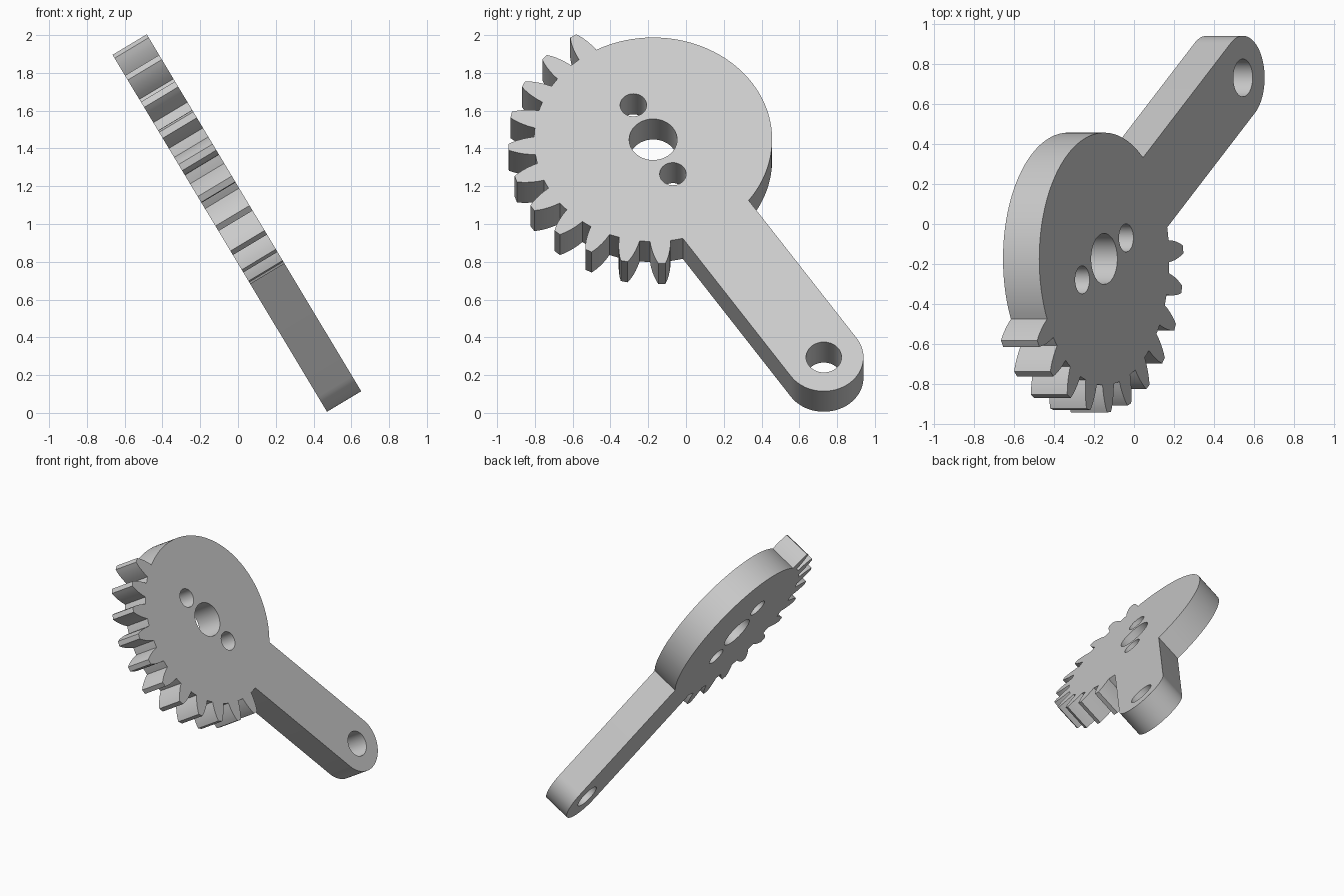
import bpy
import bmesh
from math import sin, cos, radians, asin, degrees
from mathutils import Matrix, Vector

cube = bpy.data.objects.get("Cube")
if cube:
    bpy.data.objects.remove(cube, do_unlink=True)

# Main dimensions
THICK = 0.211
DISC_R = 0.63
ARM_LEN, ARM_R, ARM_ANGLE = 1.62, 0.21, 303.9
TEETH, FIRST_TOOTH, PITCH = 11, 123.5, 15
TILT = radians(31)
CENTRE = Vector((-0.239, -0.174, 1.393))

# Half of a tooth, root to tip: radius and half angle in degrees
FLANK = [(0.63, 5.0), (0.66, 4.5), (0.69, 3.85), (0.72, 3.05), (0.745, 2.25), (0.767, 1.4)]


def polar(r, deg, origin=(0, 0)):
    a = radians(deg)
    return (origin[0] + r * cos(a), origin[1] + r * sin(a))


def arc(r, start, end, steps, origin=(0, 0)):
    return [polar(r, start + (end - start) * i / steps, origin) for i in range(steps + 1)]


def circle(r, origin=(0, 0), steps=48):
    return arc(r, 0, 360, steps, origin)[:-1]


# Outline: plain rim, teeth, short root arc, then the rounded arm
neck = degrees(asin(ARM_R / DISC_R))
base = FLANK[0][1]
outline = arc(DISC_R, ARM_ANGLE - 360 + neck, FIRST_TOOTH - base, 60)[:-1]
for i in range(TEETH):
    mid = FIRST_TOOTH + i * PITCH
    outline += [polar(r, mid - h) for r, h in FLANK]
    outline += [polar(r, mid + h) for r, h in reversed(FLANK)]
    stop = mid + PITCH - base if i < TEETH - 1 else ARM_ANGLE - neck
    outline += arc(DISC_R, mid + base, stop, 3)[1:-1]
outline.append(polar(DISC_R, ARM_ANGLE - neck))
arm_end = polar(ARM_LEN, ARM_ANGLE)
outline += arc(ARM_R, ARM_ANGLE - 90, ARM_ANGLE + 90, 32, arm_end)

# Hub bore, two fixing holes and the arm pivot hole
holes = [
    circle(0.127),
    circle(0.07, polar(0.237, 116.2)),
    circle(0.07, polar(0.237, 296.2)),
    circle(0.094, arm_end),
]

# Filled flat profile, extruded to the plate thickness
curve = bpy.data.curves.new("plate_profile", "CURVE")
curve.dimensions = "2D"
curve.fill_mode = "BOTH"
curve.extrude = THICK / 2
for loop in [outline] + holes:
    spline = curve.splines.new("POLY")
    spline.points.add(len(loop) - 1)
    for point, (x, y) in zip(spline.points, loop):
        point.co = (x, y, 0, 1)
    spline.use_cyclic_u = True
profile = bpy.data.objects.new("plate_profile", curve)
bpy.context.collection.objects.link(profile)
bpy.context.view_layer.update()
depsgraph = bpy.context.evaluated_depsgraph_get()
mesh = bpy.data.meshes.new_from_object(profile.evaluated_get(depsgraph))
bpy.data.objects.remove(profile, do_unlink=True)

# Weld caps to walls and lean the plate back
lean = Matrix(((0, -sin(TILT), cos(TILT)),
               (1, 0, 0),
               (0, cos(TILT), sin(TILT))))
bm = bmesh.new()
bm.from_mesh(mesh)
bmesh.ops.remove_doubles(bm, verts=bm.verts, dist=0.0005)
bmesh.ops.recalc_face_normals(bm, faces=bm.faces)
bm.transform(Matrix.Translation(CENTRE) @ lean.to_4x4())
bm.to_mesh(mesh)
bm.free()

# Single grey material
grey = bpy.data.materials.new("light_grey")
grey.use_nodes = True
colour = (0.6, 0.6, 0.6, 1)
grey.diffuse_color = colour
grey.node_tree.nodes["Principled BSDF"].inputs["Base Color"].default_value = colour
mesh.materials.clear()
mesh.materials.append(grey)

lever = bpy.data.objects.new("sector_gear_arm", mesh)
mesh.name = "sector_gear_arm"
bpy.context.collection.objects.link(lever)
bpy.ops.object.select_all(action="DESELECT")
lever.select_set(True)
bpy.context.view_layer.objects.active = lever
bpy.ops.object.shade_smooth_by_angle(angle=radians(25))
